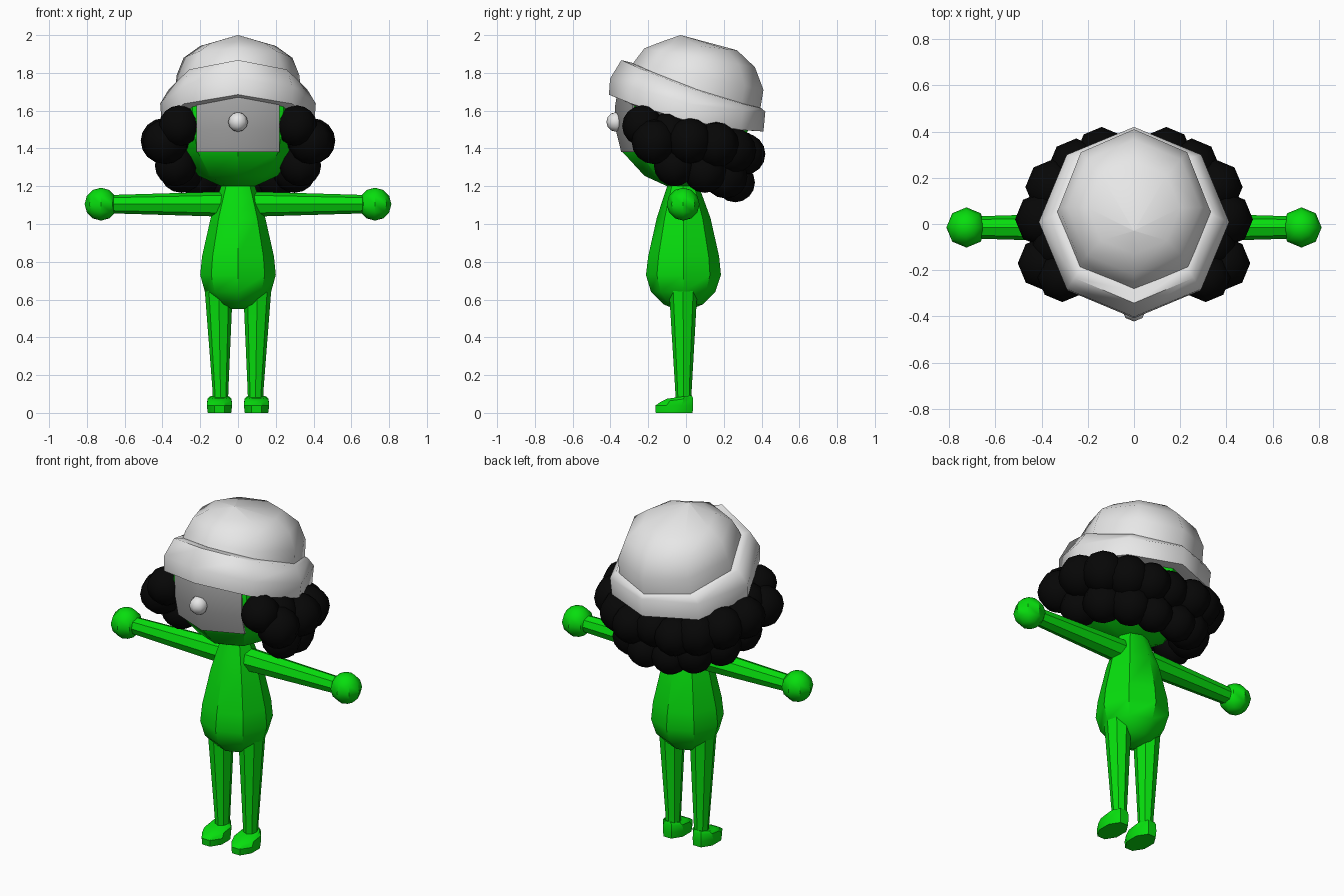
import bpy, bmesh, math
from mathutils import Vector

if "Cube" in bpy.data.objects:
    bpy.data.objects.remove(bpy.data.objects["Cube"])


def material(name, rgb):
    m = bpy.data.materials.new(name)
    m.diffuse_color = (*rgb, 1)
    m.use_nodes = True
    m.node_tree.nodes["Principled BSDF"].inputs["Base Color"].default_value = m.diffuse_color
    return m


GREEN = material("green skin", (0.002, 0.73, 0.004))
BLACK = material("black hair", (0.002, 0.002, 0.002))
WHITE = material("light hat", (0.8, 0.8, 0.8))
GREY = material("grey face", (0.38, 0.38, 0.38))


def finish(bm, name, mat, angle=60):
    bmesh.ops.remove_doubles(bm, verts=bm.verts, dist=0.0005)
    bmesh.ops.recalc_face_normals(bm, faces=bm.faces)
    me = bpy.data.meshes.new(name)
    bm.to_mesh(me)
    bm.free()
    ob = bpy.data.objects.new(name, me)
    bpy.context.collection.objects.link(ob)
    me.materials.append(mat)
    bpy.ops.object.select_all(action='DESELECT')
    ob.select_set(True)
    bpy.context.view_layer.objects.active = ob
    bpy.ops.object.shade_smooth_by_angle(angle=math.radians(angle))
    return ob


def bridge(bm, rings):
    loops = [[bm.verts.new(p) for p in r] for r in rings]
    n = len(loops[0])
    for a, b in zip(loops, loops[1:]):
        for i in range(n):
            j = (i + 1) % n
            bm.faces.new((a[i], a[j], b[j], b[i]))
    bm.faces.new(loops[0])
    bm.faces.new(loops[-1])


def ring(rx, front, back, zf, zb, sag=0.0, cx=0.0, flat=False, n=8):
    """Ring tilted from zf (front) to zb (back), sagging at the sides.
    It has a corner at the front, or an edge there if flat."""
    pts = []
    turn, grow = (math.pi / n, 1 / math.cos(math.pi / n)) if flat else (0, 1)
    for k in range(n):
        a = 2 * math.pi * k / n + turn
        c = -math.cos(a) * grow
        t = (1 + c) / 2
        pts.append(Vector((cx + rx * grow * math.sin(a), front + (back - front) * t,
                           zf + (zb - zf) * t - sag * (1 - c * c))))
    return pts


def loft(name, mat, rows, angle=60, **kw):
    bm = bmesh.new()
    bridge(bm, [ring(*r, **kw) for r in rows])
    return finish(bm, name, mat, angle)


def ball(name, mat, pos, r, seg=8, rings=6, angle=60):
    bm = bmesh.new()
    bmesh.ops.create_uvsphere(bm, u_segments=seg, v_segments=rings, radius=r)
    bmesh.ops.translate(bm, verts=bm.verts, vec=pos)
    return finish(bm, name, mat, angle)


# Body: pear shape
loft("body", GREEN, [
    (0.04, -0.06, 0.03, 0.55, 0.55),
    (0.10, -0.12, 0.09, 0.575, 0.575),
    (0.175, -0.185, 0.155, 0.64, 0.64),
    (0.20, -0.212, 0.185, 0.73, 0.73),
    (0.19, -0.20, 0.175, 0.83, 0.83),
    (0.145, -0.155, 0.13, 1.03, 1.03),
    (0.11, -0.12, 0.09, 1.14, 1.14),
    (0.08, -0.09, 0.06, 1.23, 1.23)], angle=42)

# Head
loft("head", GREEN, [
    (0.09, -0.10, 0.09, 1.20, 1.20),
    (0.21, -0.22, 0.20, 1.255, 1.255),
    (0.30, -0.335, 0.28, 1.38, 1.38),
    (0.335, -0.365, 0.33, 1.50, 1.50),
    (0.34, -0.368, 0.34, 1.62, 1.62),
    (0.33, -0.35, 0.34, 1.70, 1.62)], angle=30)

# Face: thin panel folded around the front corner of the head
bm = bmesh.new()
face_rows = [(-0.343, 1.38), (-0.372, 1.50), (-0.376, 1.62), (-0.368, 1.67)]
grid = [[bm.verts.new((x, y + abs(x) * 0.42, z)) for x in (-0.22, 0, 0.22)]
        for y, z in face_rows]
for a, b in zip(grid, grid[1:]):
    for i in range(2):
        bm.faces.new((a[i], a[i + 1], b[i + 1], b[i]))
g = bmesh.ops.extrude_face_region(bm, geom=bm.faces[:])
bmesh.ops.translate(bm, verts=[v for v in g["geom"] if isinstance(v, bmesh.types.BMVert)],
                    vec=(0, 0.009, 0))
finish(bm, "face", GREY)

ball("nose", WHITE, (0, -0.37, 1.54), 0.052)

# Hat: folded brim and dome, both tilted up at the front
loft("hat_brim", WHITE, [
    (0.34, -0.365, 0.34, 1.67, 1.50, 0.05),
    (0.405, -0.408, 0.41, 1.685, 1.49, 0.04),
    (0.412, -0.402, 0.42, 1.77, 1.595, 0.045),
    (0.365, -0.342, 0.40, 1.868, 1.612, 0.025),
    (0.325, -0.29, 0.385, 1.855, 1.62, 0.02)])
loft("hat_crown", WHITE, [
    (0.335, -0.30, 0.39, 1.82, 1.59, 0.02),
    (0.325, -0.27, 0.41, 1.865, 1.71),
    (0.288, -0.22, 0.365, 1.93, 1.83),
    (0.20, -0.13, 0.27, 1.965, 1.92),
    (0.001, -0.03, -0.028, 2.0, 2.0)])

# Hair: mirrored clusters of curls round the sides and back
CURLS = [
    (0.31, -0.23, 1.52, 0.108), (0.385, -0.17, 1.435, 0.118), (0.395, 0.02, 1.44, 0.12),
    (0.33, -0.09, 1.48, 0.11), (0.35, 0.16, 1.42, 0.12), (0.25, 0.25, 1.39, 0.12),
    (0.14, 0.31, 1.37, 0.11), (0.33, -0.06, 1.31, 0.11), (0.30, 0.10, 1.28, 0.115),
    (0.20, 0.21, 1.25, 0.115), (0.08, 0.26, 1.22, 0.105), (0.0, 0.29, 1.38, 0.11)]
for i, (x, y, z, r) in enumerate(CURLS):
    for s, side in ((1, "right"), (-1, "left"))[:2 if x else 1]:
        ball(f"curl_{i}_{side}", BLACK, (s * x, y, z), r, 8, 8)

# Limbs
for s, side in ((1, "right"), (-1, "left")):
    bm = bmesh.new()
    bridge(bm, [[Vector((s * x, -0.015 + r * math.sin(k * math.pi / 4),
                         1.105 + r * math.cos(k * math.pi / 4))) for k in range(8)]
                for x, r in ((0.05, 0.066), (0.12, 0.065), (0.66, 0.049))])
    finish(bm, f"arm_{side}", GREEN, 35)
    ball(f"hand_{side}", GREEN, (s * 0.725, -0.015, 1.105), 0.087, angle=42)

    # Leg leans inward slightly towards the ankle
    bm = bmesh.new()
    bridge(bm, [ring(rx, f, b, z, z, cx=s * cx) for rx, f, b, z, cx in (
        (0.04, -0.055, 0.03, 0.05, 0.093),
        (0.042, -0.057, 0.03, 0.12, 0.093),
        (0.074, -0.09, 0.06, 0.65, 0.102))])
    finish(bm, f"leg_{side}", GREEN, 35)

    loft(f"foot_{side}", GREEN, [
        (0.062, -0.160, 0.035, 0.0, 0.0),
        (0.067, -0.163, 0.038, 0.038, 0.038),
        (0.064, -0.135, 0.036, 0.058, 0.08),
        (0.05, -0.10, 0.03, 0.075, 0.093)], angle=35, cx=s * 0.098, flat=True)
